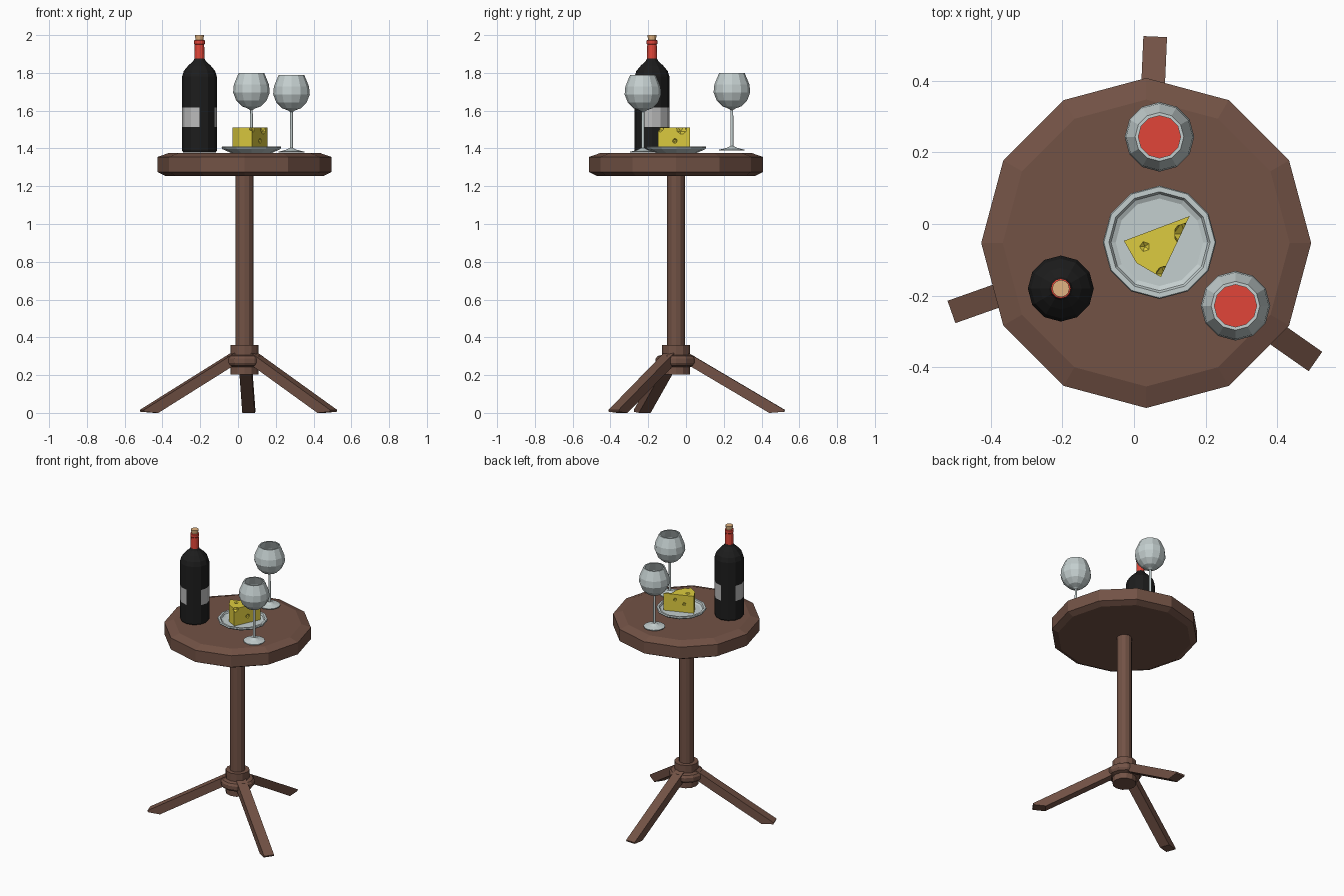
import bpy, bmesh, math
from mathutils import Vector

if "Cube" in bpy.data.objects:
    bpy.data.objects.remove(bpy.data.objects["Cube"])


def mat(name, r, g, b):
    m = bpy.data.materials.new(name)
    m.diffuse_color = (r, g, b, 1)
    m.use_nodes = True
    m.node_tree.nodes["Principled BSDF"].inputs["Base Color"].default_value = m.diffuse_color
    return m


WOOD = mat("wood", 0.17, 0.085, 0.06)
BLACK = mat("dark_bottle", 0.012, 0.012, 0.012)
PAPER = mat("paper", 0.5, 0.5, 0.5)
RED = mat("red", 0.75, 0.06, 0.04)
CORK = mat("cork_tan", 0.75, 0.45, 0.22)
GLASS = mat("pale_grey", 0.55, 0.62, 0.62)
CHEESE = mat("cheese_yellow", 0.72, 0.6, 0.05)


def finish(name, bm, mats):
    bmesh.ops.recalc_face_normals(bm, faces=bm.faces)
    me = bpy.data.meshes.new(name)
    bm.to_mesh(me)
    bm.free()
    for m in mats:
        me.materials.append(m)
    ob = bpy.data.objects.new(name, me)
    bpy.context.collection.objects.link(ob)
    return ob


def lathe(name, centre, profile, mats, sides=12, pick=None):
    """Spin (radius, z) points about a vertical axis; radius 0 closes the end."""
    bm = bmesh.new()
    rings = []
    for r, z in profile:
        n = sides if r > 0 else 1
        rings.append([bm.verts.new((centre[0] + r * math.cos(math.tau * i / sides),
                                    centre[1] + r * math.sin(math.tau * i / sides), z))
                      for i in range(n)])
    for a, b in zip(rings, rings[1:]):
        for i in range(sides):
            j = (i + 1) % sides
            quad = [a[i % len(a)], a[j % len(a)], b[j % len(b)], b[i % len(b)]]
            f = bm.faces.new(list(dict.fromkeys(quad)))
            if pick:
                f.material_index = pick(f.calc_center_median())
    return finish(name, bm, mats)


def prism(name, bottom, offset, mats):
    """Extrude a polygon of points along an offset vector."""
    bm = bmesh.new()
    f = bm.faces.new([bm.verts.new(p) for p in bottom])
    ext = bmesh.ops.extrude_face_region(bm, geom=[f], use_keep_orig=True)
    bmesh.ops.translate(bm, vec=offset,
                        verts=[e for e in ext["geom"] if isinstance(e, bmesh.types.BMVert)])
    return finish(name, bm, mats)


# Table top, post and collar
C = (0.034, -0.053)
lathe("table_top", C, [(0, 1.255), (0.42, 1.255), (0.46, 1.275), (0.46, 1.355),
                       (0.40, 1.376), (0, 1.376)], [WOOD])
lathe("post", C, [(0, 0.22), (0.047, 0.22), (0.047, 1.26), (0, 1.26)], [WOOD])
lathe("collar", C, [(0, 0.203), (0.075, 0.203), (0.075, 0.243), (0.098, 0.25), (0.108, 0.265),
                    (0.108, 0.287), (0.098, 0.301), (0.075, 0.307), (0.075, 0.36), (0, 0.36)],
      [WOOD])

# Three splayed legs
for i, deg in enumerate((87.5, 199.5, 325)):
    a = math.radians(deg)
    out, side = Vector((math.cos(a), math.sin(a), 0)), Vector((-math.sin(a), math.cos(a), 0))
    base = Vector((C[0], C[1], 0)) - side * 0.033
    pts = [base + out * r + Vector((0, 0, z))
           for r, z in [(0.03, 0.338), (0.576, 0.016), (0.573, 0.006), (0.495, 0.0), (0.03, 0.275)]]
    prism(f"leg_{i + 1}", pts, side * 0.066, [WOOD])

# Bottle with two labels on its sides, foil and cork
B = (-0.204, -0.18)


def label(c):
    deg = math.degrees(math.atan2(c.y - B[1], c.x - B[0])) % 360
    return int(1.52 < c.z < 1.61 and (deg > 330 or deg < 90 or 150 < deg < 270))


lathe("bottle", B, [(0, 1.378), (0.085, 1.378), (0.092, 1.388), (0.092, 1.513), (0.092, 1.618),
                    (0.092, 1.78), (0.083, 1.81), (0.058, 1.84), (0.033, 1.862), (0.027, 1.875),
                    (0, 1.875)], [BLACK, PAPER], pick=label)
lathe("bottle_foil", B, [(0, 1.865), (0.027, 1.865), (0.025, 1.95), (0.028, 1.953),
                         (0.028, 1.972), (0.02, 1.975), (0, 1.975)], [RED])
lathe("cork", B, [(0, 1.96), (0.019, 1.96), (0.024, 2.0), (0, 2.0)], [CORK])

# Two wine glasses with wine inside
for i, (x, y, z) in enumerate([(0.071, 0.243, 1.388), (0.283, -0.228, 1.378)]):
    prof = [(0, 0), (0.068, 0), (0.068, 0.005), (0.03, 0.014), (0.008, 0.025), (0.007, 0.215),
            (0.018, 0.223), (0.05, 0.235), (0.08, 0.265), (0.097, 0.308), (0.093, 0.35),
            (0.068, 0.411), (0.059, 0.411), (0.085, 0.35), (0.09, 0.308), (0.074, 0.268),
            (0.046, 0.242), (0, 0.232)]
    lathe(f"glass_{i + 1}", (x, y), [(r, z + h) for r, h in prof], [GLASS])
    wine = [(0, 0.234), (0.045, 0.244), (0.073, 0.27), (0.088, 0.308), (0, 0.308)]
    lathe(f"wine_{i + 1}", (x, y), [(r, z + h) for r, h in wine], [RED])

# Plate
lathe("plate", (0.071, -0.051), [(0, 1.377), (0.11, 1.377), (0.153, 1.396), (0.158, 1.404),
                                 (0.155, 1.411), (0.141, 1.411), (0.135, 1.40), (0.122, 1.394),
                                 (0, 1.394)], [GLASS])

# Cheese wedge with holes bitten out of it
outline = [(0.155, 0.022), (-0.028, -0.047), (0.007, -0.109), (0.075, -0.148)]
cheese = prism("cheese", [(x, y, 1.393) for x, y in outline], (0, 0, 0.118), [CHEESE])
bm = bmesh.new()
for x, y, z, r in [(0.142, -0.028, 1.505, 0.036), (0.084, -0.14, 1.51, 0.026),
                   (0.03, -0.063, 1.522, 0.02), (0.118, -0.06, 1.44, 0.015),
                   (0.03, -0.02, 1.45, 0.014), (0.085, 0.0, 1.475, 0.013)]:
    s = bmesh.ops.create_icosphere(bm, subdivisions=1, radius=r)
    bmesh.ops.translate(bm, vec=(x, y, z), verts=s["verts"])
holes = finish("cheese_hole_cutter", bm, [CHEESE])
holes.hide_render = True
holes.hide_viewport = True
cut = cheese.modifiers.new("holes", "BOOLEAN")
cut.operation, cut.solver, cut.object = "DIFFERENCE", "EXACT", holes
